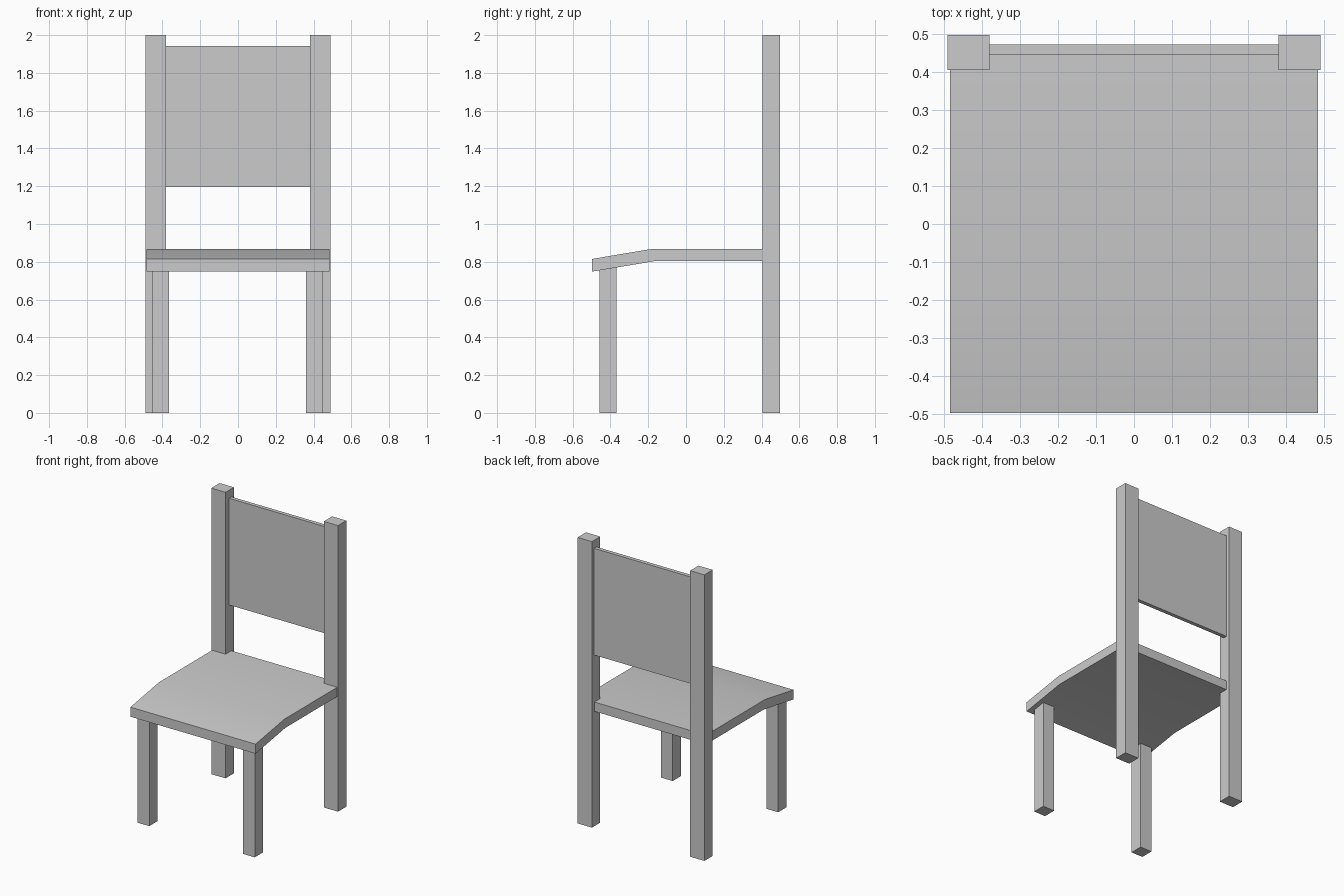
import bpy
import bmesh
import math

if "Cube" in bpy.data.objects:
    bpy.data.objects.remove(bpy.data.objects["Cube"], do_unlink=True)

grey = bpy.data.materials.new("light_grey")
grey.use_nodes = True
colour = (0.6, 0.6, 0.6, 1)
grey.diffuse_color = colour
grey.node_tree.nodes["Principled BSDF"].inputs["Base Color"].default_value = colour


def extrude_side_profile(name, profile, x0, x1):
    """Extrude a (y, z) outline along x, from x0 to x1."""
    bm = bmesh.new()
    side = bm.faces.new([bm.verts.new((x0, y, z)) for y, z in profile])
    result = bmesh.ops.extrude_face_region(bm, geom=[side])
    moved = [v for v in result["geom"] if isinstance(v, bmesh.types.BMVert)]
    bmesh.ops.translate(bm, verts=moved, vec=(x1 - x0, 0, 0))
    bmesh.ops.recalc_face_normals(bm, faces=bm.faces)
    mesh = bpy.data.meshes.new(name)
    bm.to_mesh(mesh)
    bm.free()
    mesh.materials.append(grey)
    obj = bpy.data.objects.new(name, mesh)
    bpy.context.collection.objects.link(obj)
    return obj


def box(name, x, y, z):
    outline = [(y[0], z[0]), (y[1], z[0]), (y[1], z[1]), (y[0], z[1])]
    return extrude_side_profile(name, outline, *x)


# Rear posts and front legs
for label, side in (("left", 1), ("right", -1)):
    box(label + "_rear_post", sorted((side * 0.38, side * 0.49)), (0.405, 0.497), (0, 2))
    centre = side * 0.408 - 0.002
    box(label + "_front_leg", (centre - 0.045, centre + 0.045), (-0.459, -0.369), (0, 0.79))

# Back panel between the posts
box("back_panel", (-0.38, 0.38), (0.445, 0.472), (1.197, 1.943))

# Seat with a front that slopes down
seat = extrude_side_profile("seat", [
    (-0.497, 0.748), (-0.17, 0.803), (0.47, 0.803),
    (0.47, 0.868), (-0.18, 0.868), (-0.497, 0.815)], -0.484, 0.484)
bpy.ops.object.select_all(action="DESELECT")
seat.select_set(True)
bpy.context.view_layer.objects.active = seat
bpy.ops.object.shade_smooth_by_angle(angle=math.radians(30))
